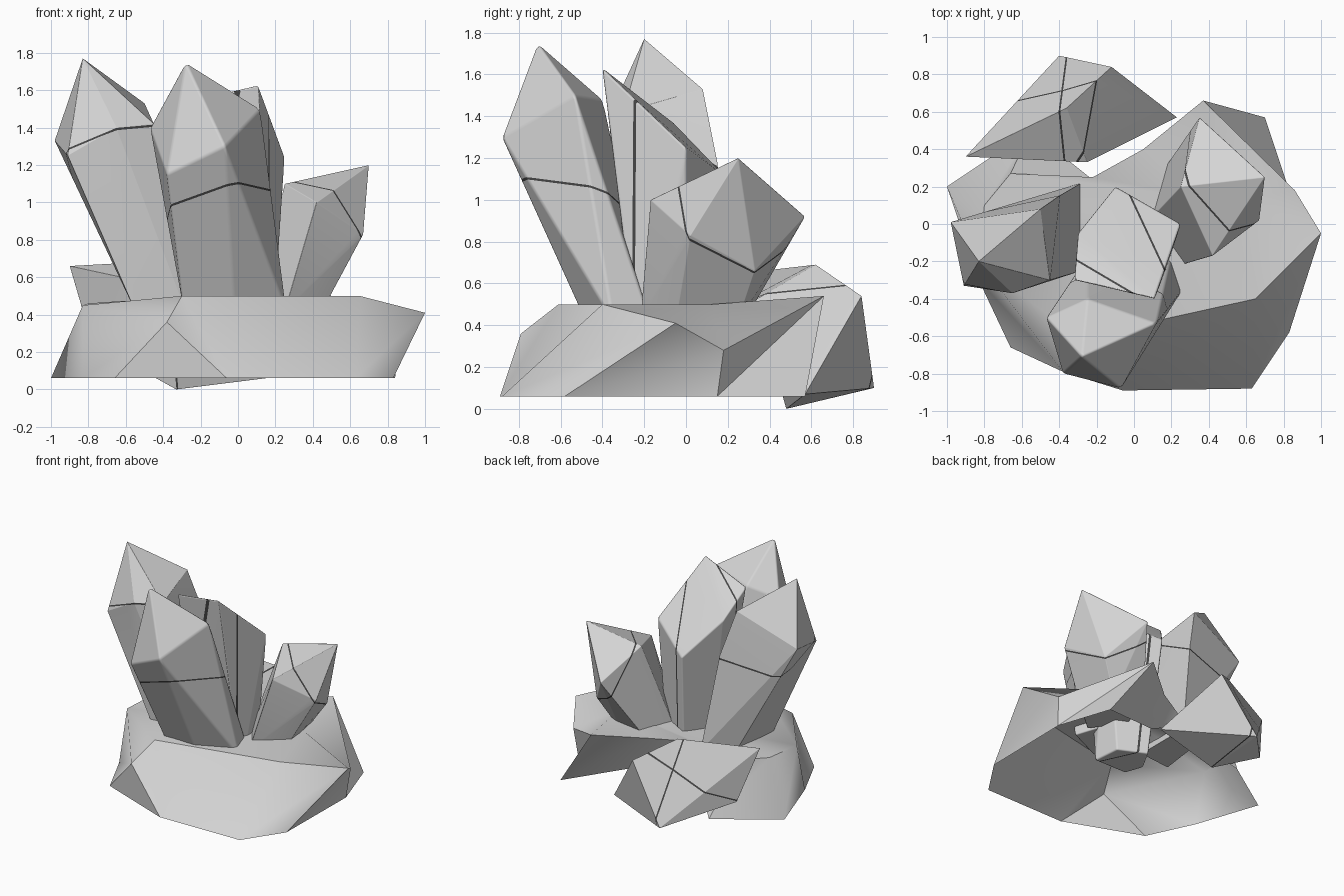
import bpy, bmesh, math
from mathutils import Vector

cube = bpy.data.objects.get("Cube")
if cube:
    bpy.data.objects.remove(cube)


def material(name, value):
    m = bpy.data.materials.new(name)
    m.use_nodes = True
    colour = (value, value, value, 1)
    m.diffuse_color = colour
    m.node_tree.nodes["Principled BSDF"].inputs["Base Color"].default_value = colour
    return m


stone = material("pale_grey_stone", 0.66)
crack = material("dark_crack", 0.06)


def make_object(bm, name):
    """Turn a bmesh into a smooth-shaded object."""
    me = bpy.data.meshes.new(name)
    bm.to_mesh(me)
    bm.free()
    me.materials.append(stone)
    for p in me.polygons:
        p.use_smooth = True
    ob = bpy.data.objects.new(name, me)
    bpy.context.collection.objects.link(ob)
    return ob


def crystal(name, points, cracks, base=(), floor=.42):
    """Convex faceted crystal; each crack is a thin band (point, normal)."""
    bm = bmesh.new()
    for p in points:
        bm.verts.new(p)
    for x, y in base:
        bm.verts.new((x, y, floor))
    bmesh.ops.convex_hull(bm, input=bm.verts[:])
    loose = [v for v in bm.verts if not v.link_faces]
    bmesh.ops.delete(bm, geom=loose, context="VERTS")
    bmesh.ops.dissolve_limit(bm, angle_limit=math.radians(7),
                             verts=bm.verts[:], edges=bm.edges[:])
    half = 0.005
    for co, no in cracks:
        co, no = Vector(co), Vector(no).normalized()
        for side in (-half, half):
            bmesh.ops.bisect_plane(bm, geom=bm.verts[:] + bm.edges[:] + bm.faces[:],
                                   plane_co=co + no * side, plane_no=no)
        for f in bm.faces:
            if all(abs((v.co - co).dot(no)) < half * 1.1 for v in f.verts):
                f.material_index = 1
    bmesh.ops.recalc_face_normals(bm, faces=bm.faces[:])
    ob = make_object(bm, name)
    ob.data.materials.append(crack)
    mod = ob.modifiers.new("soft_edges", "BEVEL")
    mod.width = 0.012
    mod.segments = 2
    mod.limit_method = "ANGLE"
    mod.angle_limit = math.radians(12)
    mod.harden_normals = True


# Rock base: open shell, lower rim and upper rim bridged, top closed by a fan
lower = [(-.55, .5, .06), (-1, .2, .06), (-.83, -.3, .06), (-.66, -.66, .06),
         (-.06, -.89, .06), (.63, -.88, .06), (.83, -.58, .06),
         (.84, .15, .06), (.7, .57, .06), (.1, .31, .24), (-.2, .22, .4)]
upper = [(-.66, .27, .47), (-.8, .1, .46), (-.83, -.2, .45), (-.38, -.79, .36),
         (-.3, -.61, .5), (.65, -.4, .5), (1, -.05, .41),
         (.86, .18, .28), (.37, .66, .54), (.05, .4, .5), (-.22, .25, .49)]
bm = bmesh.new()
low = [bm.verts.new(p) for p in lower]
top = [bm.verts.new(p) for p in upper]
for i in range(len(low)):
    j = (i + 1) % len(low)
    if i == 3:  # the front facet folds the other way
        bm.faces.new((low[i], low[j], top[i]))
        bm.faces.new((low[j], top[j], top[i]))
    else:
        bm.faces.new((low[i], low[j], top[j]))
        bm.faces.new((low[i], top[j], top[i]))
bm.faces.new((top[2], top[3], top[4]))
middle = bm.verts.new((.5, .12, .5))
rim = top[:3] + top[4:]
for a, b in zip(rim, rim[1:] + rim[:1]):
    bm.faces.new((a, b, middle))
bmesh.ops.recalc_face_normals(bm, faces=bm.faces[:])
if middle.link_faces[0].normal.z < 0:
    bmesh.ops.reverse_faces(bm, faces=bm.faces[:])
rock = make_object(bm, "rock_base")
rock.data.set_sharp_from_angle(angle=math.radians(48))

# Tall front crystal, leaning forward
crystal("front_crystal",
        [(-.28, -.71, 1.75), (-.47, -.5, 1.4), (-.38, -.8, 1.15),
         (-.07, -.88, 1.3), (.12, -.53, 1.5), (-.25, -.4, 1.48)],
        [((-.05, -.77, 1.09), (-.3, .3, 1))],
        [(-.29, -.47), (-.02, -.48), (.26, -.35), (.2, -.17), (-.25, -.17)])

# Tall crystal leaning to the side
crystal("side_crystal",
        [(-.83, -.2, 1.77), (-.98, .01, 1.33), (-.91, -.33, 1.25),
         (-.65, -.37, 1.4), (-.45, -.3, 1.42), (-.5, .08, 1.53), (-.4, .15, 1.18)],
        [((-.65, -.35, 1.38), (-.3, .6, 1))],
        [(-.55, -.28), (-.28, -.25), (-.28, .22), (-.5, .1)])

# Middle crystal with one slanted top face, rooted deep in the rock
crystal("middle_crystal",
        [(.11, -.4, 1.63), (-.32, -.3, 1.53), (.25, 0, 1.25),
         (-.1, .2, 1.1), (-.3, -.05, 1.36)],
        [((.05, 0, 1.2), (.9, .42, 0)), ((-.16, -.28, 1.5), (.5, .85, 0))],
        [(.16, 0), (-.05, .1), (-.15, -.08), (-.1, -.22), (.18, -.22)], .18)

# Short crystal
crystal("short_crystal",
        [(.7, .25, 1.2), (.35, .57, .92), (.67, .02, .83), (.42, -.17, 1.0),
         (.25, .2, 1.1), (.55, .33, .66)],
        [((.65, 0, .84), (.8, .6, .6))],
        [(.25, -.22), (.45, -.05), (.4, .25), (.15, .28), (.08, .02)])

# Fallen crystal lying behind the rock
crystal("fallen_crystal",
        [(-.9, .36, .66), (-.33, .48, 0), (-.4, .9, .1), (-.12, .84, .54),
         (.23, .57, .07), (-.25, .33, .52), (-.36, .62, .69), (-.78, .48, .25)],
        [((-.37, .6, .4), (1, .05, .1)), ((-.22, .72, .58), (-.57, 0, 1))])
